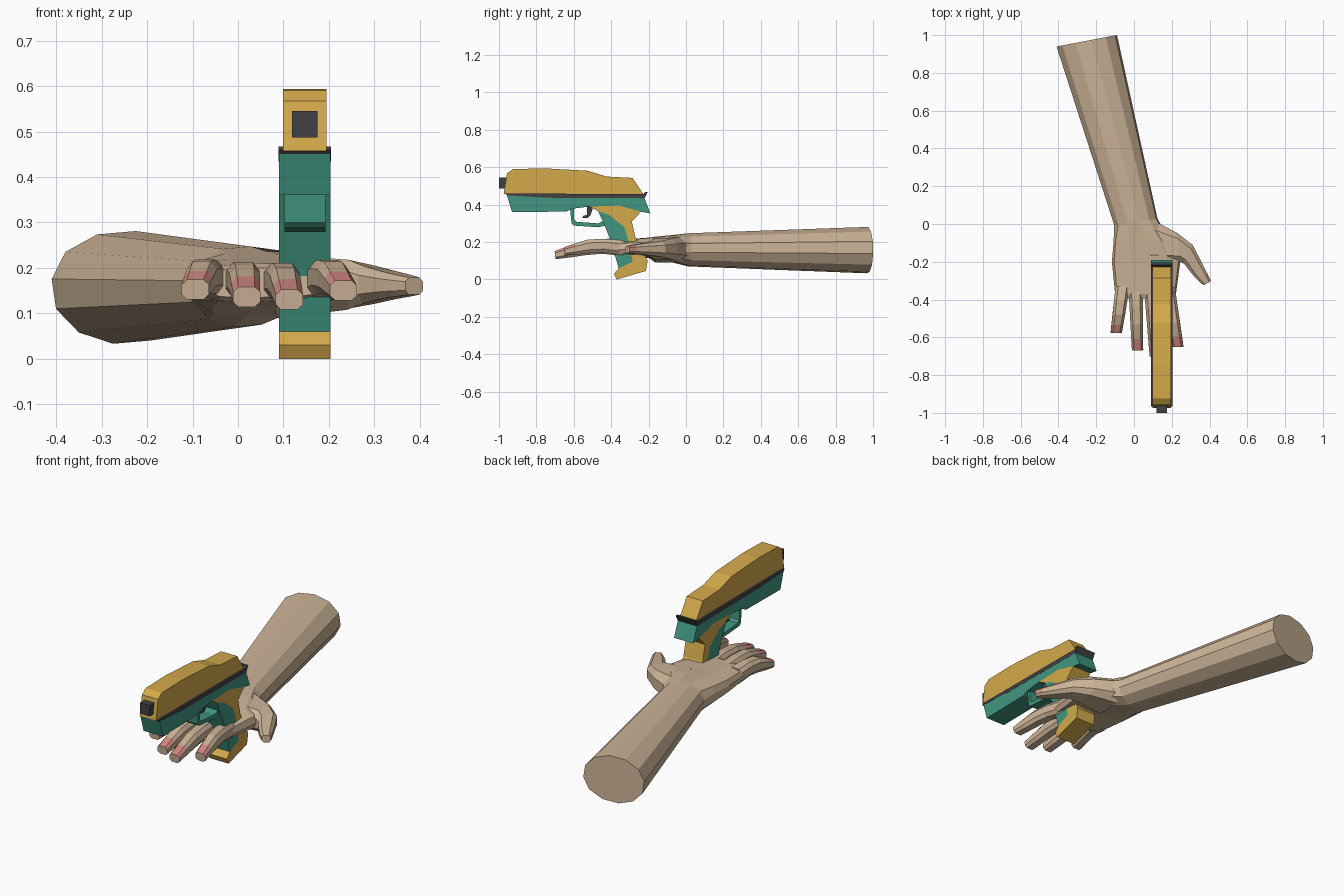
import bpy, bmesh
from mathutils import Vector

if "Cube" in bpy.data.objects:
    bpy.data.objects.remove(bpy.data.objects["Cube"])


def material(name, rgb):
    m = bpy.data.materials.new(name)
    m.diffuse_color = (*rgb, 1)
    m.use_nodes = True
    m.node_tree.nodes["Principled BSDF"].inputs["Base Color"].default_value = m.diffuse_color
    return m


SKIN = material("skin", (0.61, 0.456, 0.314))
NAIL = material("nail_pink", (0.645, 0.254, 0.223))
YELLOW = material("mustard", (0.658, 0.402, 0.07))
GREEN = material("teal_green", (0.053, 0.305, 0.216))
DARK = material("charcoal", (0.053, 0.053, 0.058))


def finish(name, bm, mats):
    bmesh.ops.recalc_face_normals(bm, faces=bm.faces[:])
    me = bpy.data.meshes.new(name)
    bm.to_mesh(me)
    bm.free()
    for m in mats:
        me.materials.append(m)
    ob = bpy.data.objects.new(name, me)
    bpy.context.collection.objects.link(ob)
    return ob


def plate(name, profile, half, mat, cx=0.147):
    """Side profile (y, z) extruded across x."""
    bm = bmesh.new()
    face = bm.faces.new([bm.verts.new((cx - half, y, z)) for y, z in profile])
    ext = bmesh.ops.extrude_face_region(bm, geom=[face])
    moved = [v for v in ext["geom"] if isinstance(v, bmesh.types.BMVert)]
    bmesh.ops.translate(bm, verts=moved, vec=(2 * half, 0, 0))
    return finish(name, bm, [mat])


def loft(name, rings, nail_sides=()):
    """Skin a list of rings; the last segment gets a nail on the given sides."""
    bm = bmesh.new()
    vs = [[bm.verts.new(p) for p in r] for r in rings]
    n = len(rings[0])
    for k in range(len(vs) - 1):
        for i in range(n):
            j = (i + 1) % n
            f = bm.faces.new((vs[k][i], vs[k][j], vs[k + 1][j], vs[k + 1][i]))
            if k == len(vs) - 2 and i in nail_sides:
                f.material_index = 1
    bm.faces.new(vs[0])
    bm.faces.new(vs[-1])
    return finish(name, bm, [SKIN, NAIL])


# Forearm and palm: twelve-sided rings, point-symmetric about their centres
ROUND = [(-1, .15), (-.81, .63), (-.375, .94), (.156, 1), (.625, .8), (.94, .38)]
BOXY = [(-1, .15), (-.93, .65), (-.45, .95), (.15, 1), (.65, .95), (.95, .55)]


def ring(shape, x0, x1, z0, z1, y, slant=0.0):
    cx, cz, rx, rz = (x0 + x1) / 2, (z0 + z1) / 2, (x1 - x0) / 2, (z1 - z0) / 2
    pts = shape + [(-a, -b) for a, b in shape]
    return [(cx + a * rx, y + a * rx * slant, cz + b * rz) for a, b in pts]


loft("forearm_and_palm", [
    ring(ROUND, -.41, -.09, .033, .281, .97, .19),
    ring(ROUND, -.105, .124, .07, .247, .012, .15),
    ring(BOXY, -.108, .19, .095, .236, -.09),
    ring(BOXY, -.117, .245, .115, .224, -.2),
    ring(BOXY, -.1, .222, .125, .21, -.37),
    ring(BOXY, -.09, .21, .135, .2, -.395),
])


# Fingers and thumb: eight-sided chamfered rings
def digit_ring(left, right, z, h, lean=0.0):
    l, r = Vector((*left, z)), Vector((*right, z))
    up = Vector((0, -lean * h, h))
    c = .2
    return [l - up * .5, l + up * .5, l.lerp(r, c) + up, l.lerp(r, 1 - c) + up,
            r + up * .5, r - up * .5, l.lerp(r, 1 - c) - up, l.lerp(r, c) - up]


# (fraction of length, centre height, half height, forward lean)
FINGER = [(0, .168, .04, 0), (.33, .174, .037, 0), (.58, .166, .036, .2),
          (.8, .147, .029, .3), (1, .13, .022, .1)]


def finger(name, x0, x1, tip, lift):
    rings = []
    for t, z, h, lean in FINGER:
        y = -.33 + t * (tip + .33)
        x = x0 + t * (x1 - x0)
        w = .038 - .008 * t
        rings.append(digit_ring((x - w, y), (x + w, y), z + lift * t, h, lean))
    loft(name, rings, nail_sides=(1, 2, 3))


finger("little_finger", -.06, -.094, -.575, .022)
finger("ring_finger", .008, .019, -.667, .006)
finger("middle_finger", .09, .113, -.7, 0)
finger("index_finger", .178, .232, -.65, .02)

loft("thumb", [
    digit_ring((.08, -.21), (.1, .02), .16, .07),
    digit_ring((.245, -.2), (.225, -.045), .163, .055),
    digit_ring((.265, -.21), (.31, -.11), .163, .042),
    digit_ring((.305, -.262), (.362, -.21), .162, .03),
    digit_ring((.335, -.295), (.39, -.265), .161, .024),
    digit_ring((.368, -.325), (.407, -.302), .16, .019),
], nail_sides=(3, 4))

# Pistol upper half
plate("slide", [(-.975, .457), (-.957, .567), (-.925, .59), (-.755, .594),
                (-.525, .581), (-.425, .55), (-.285, .543), (-.228, .455)], .048, YELLOW)
plate("muzzle", [(-1, .487), (-1, .545), (-.96, .545), (-.96, .487)], .028, DARK)
plate("slide_rail", [(-.965, .46), (-.228, .456), (-.218, .467), (-.205, .467),
                     (-.222, .434), (-.75, .437), (-.957, .45)], .058, DARK)

# Pistol frame and grip
plate("frame", [(-.957, .45), (-.93, .36), (-.64, .363), (-.61, .378), (-.515, .39),
                (-.36, .395), (-.24, .362), (-.19, .353), (-.222, .434), (-.75, .437)],
      .057, GREEN)
plate("grip_back", [(-.515, .39), (-.36, .395), (-.24, .362), (-.29, .31), (-.27, .225),
                    (-.205, .1), (-.215, .045), (-.37, 0), (-.385, .03), (-.36, .06),
                    (-.285, .095), (-.31, .215), (-.33, .28), (-.41, .345), (-.47, .365)],
      .057, YELLOW)
plate("grip_front", [(-.47, .365), (-.41, .345), (-.33, .28), (-.31, .215), (-.285, .095),
                     (-.36, .06), (-.40, .2), (-.44, .3)], .057, GREEN)

# Trigger and its guard
plate("trigger_guard", [(-.62, .378), (-.612, .3), (-.6, .288), (-.465, .279), (-.43, .29),
                        (-.44, .315), (-.47, .3), (-.585, .308), (-.598, .32), (-.6, .382)],
      .045, GREEN)
plate("trigger", [(-.53, .392), (-.495, .392), (-.51, .345), (-.525, .328), (-.555, .328),
                  (-.55, .34), (-.53, .345)], .02, DARK)
